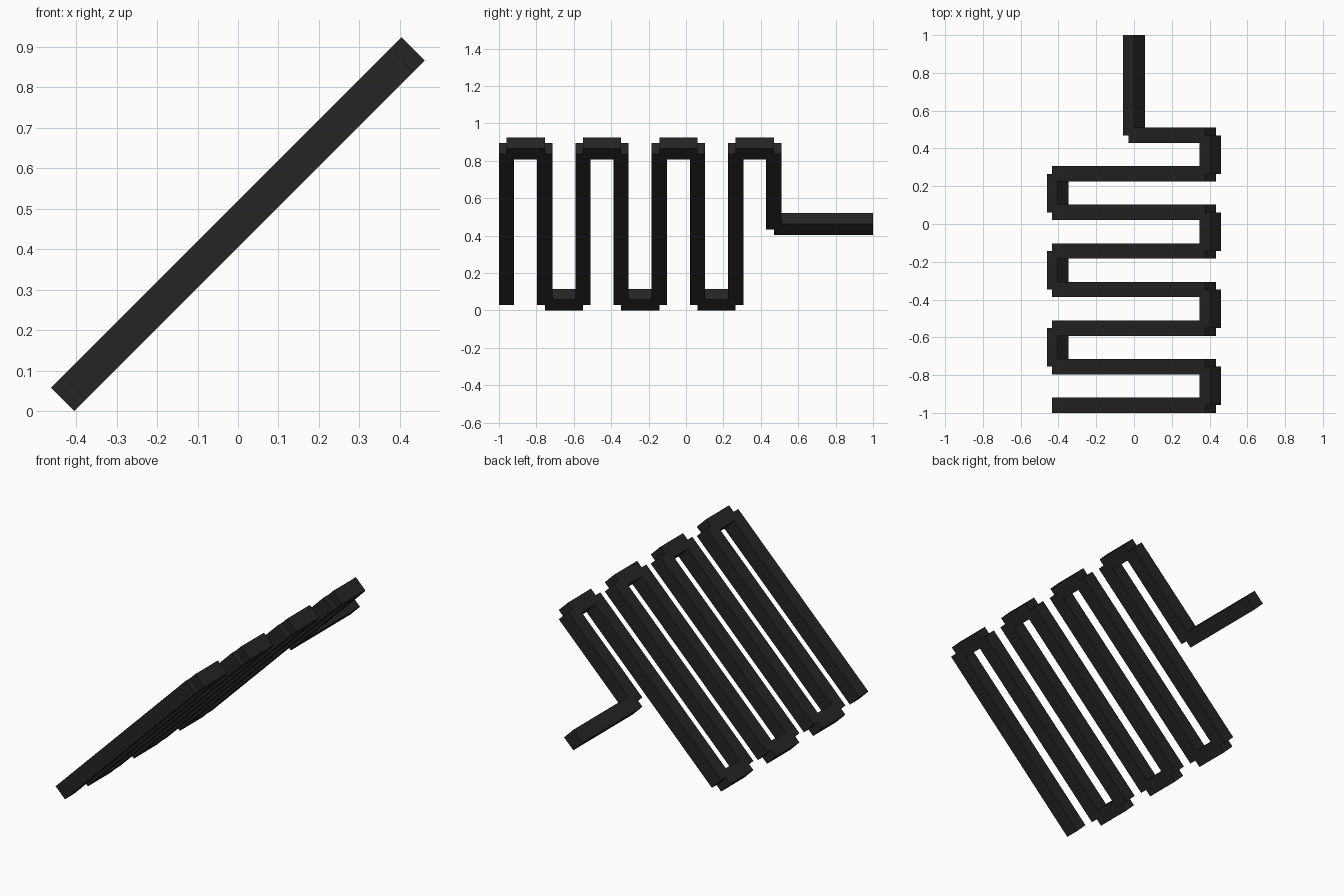
import bpy
from math import pi
from mathutils import Matrix, Vector

cube = bpy.data.objects.get("Cube")
if cube:
    bpy.data.objects.remove(cube, do_unlink=True)

# Proportions, all in multiples of the square bar thickness
T = 2 / 24.5
HALF = 7 * T              # half length of a long bar's axis
STEP = 2.5 * T            # spacing of the long bars
START = -1 + T / 2        # first long bar
BARS = 8
HEIGHT = 8 * T / 2 ** 0.5
TILT = Matrix.Translation((0, 0, HEIGHT)) @ Matrix.Rotation(-pi / 4, 4, 'Y')

black = bpy.data.materials.new("charcoal black")
black.diffuse_color = (0.018, 0.018, 0.018, 1)
black.use_nodes = True
bsdf = black.node_tree.nodes["Principled BSDF"]
bsdf.inputs["Base Color"].default_value = (0.018, 0.018, 0.018, 1)
bsdf.inputs["Roughness"].default_value = 0.8


def bar(name, a, b):
    """Square bar between two points of the tilted plane, cut square at its ends."""
    a, b = Vector((*a, 0)), Vector((*b, 0))
    d = b - a
    size = [max(abs(c), T) for c in d]
    bpy.ops.mesh.primitive_cube_add(size=1)
    ob = bpy.context.object
    ob.name = name
    ob.data.transform(TILT @ Matrix.Translation((a + b) / 2) @ Matrix.Diagonal((*size, 1)))
    ob.data.materials.append(black)


# Long bars running back and forth, the last one stopping halfway
for i in range(BARS):
    y = START + i * STEP
    last = i == BARS - 1
    bar(f"long_bar_{i + 1}", (0 if last else -HALF, y), (HALF, y))
    # Short links, alternating between the upper and lower side
    if not last:
        u = HALF if i % 2 == 0 else -HALF
        bar(f"link_{i + 1}", (u, y), (u, y + STEP))

# Straight tail at the back
bar("tail", (0, START + (BARS - 1) * STEP), (0, 1))
